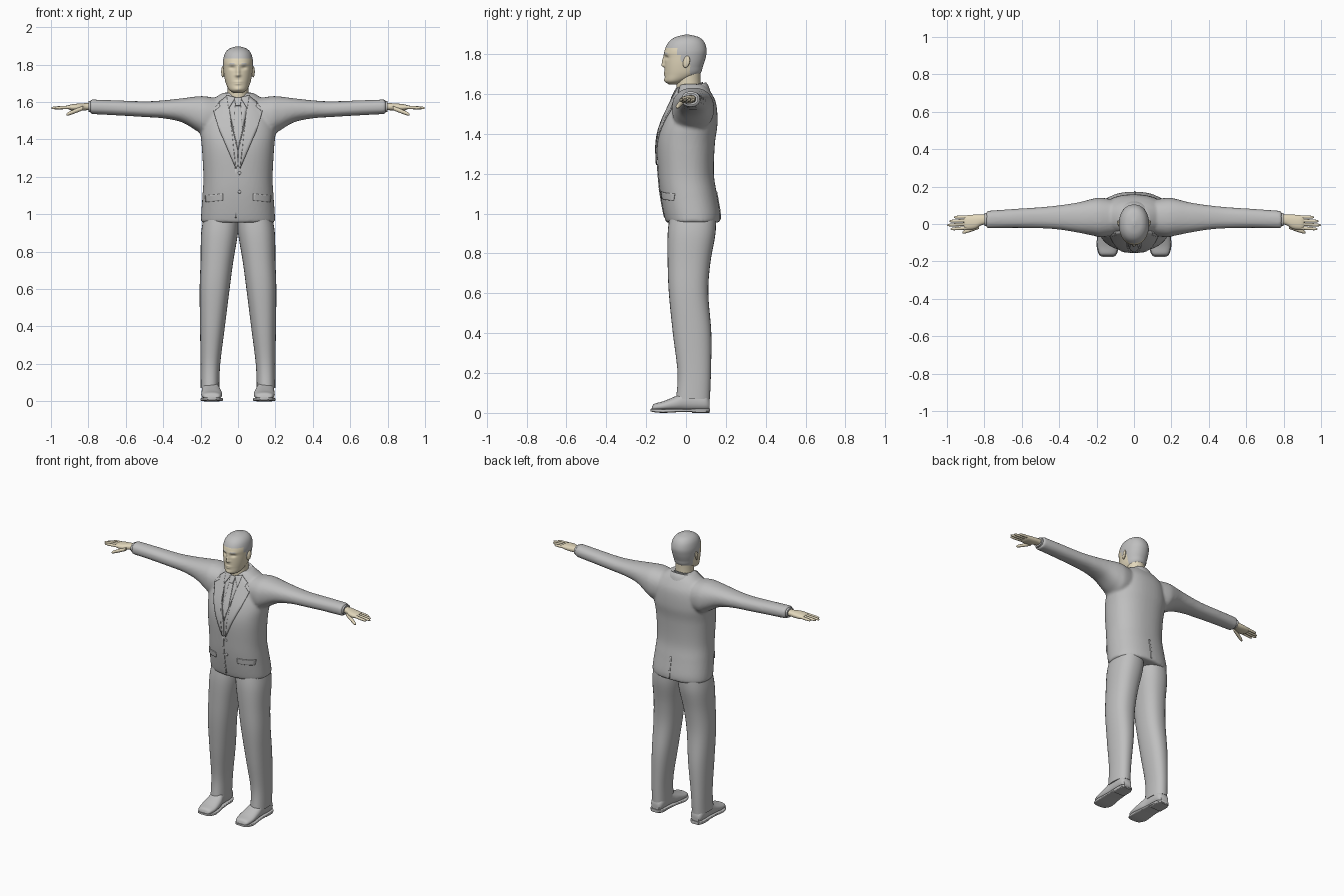
import bpy, bmesh, math
from mathutils import Vector
from mathutils.bvhtree import BVHTree

cube = bpy.data.objects.get("Cube")
if cube:
    bpy.data.objects.remove(cube, do_unlink=True)


def material(name, rgb):
    m = bpy.data.materials.new(name)
    m.use_nodes = True
    color = (*rgb, 1)
    m.diffuse_color = color
    m.node_tree.nodes["Principled BSDF"].inputs["Base Color"].default_value = color
    return m


GREY = material("suit grey", (0.52, 0.52, 0.52))
SKIN = material("pale skin", (0.76, 0.68, 0.50))


def spline(rows, steps):
    """Smooth rows of numbers with a curve passing through every row."""
    out = []
    for i in range(len(rows) - 1):
        a, b, c, d = (rows[max(0, min(len(rows) - 1, i + k))] for k in (-1, 0, 1, 2))
        for s in range(steps):
            t = s / steps
            out.append([q + t * (r - p + t * (2*p - 5*q + 4*r - s2 + t * (3*q - p - 3*r + s2))) / 2
                        for p, q, r, s2 in zip(a, b, c, d)])
    return out + [list(rows[-1])]


def loft(bm, axis, rows, n=32, power=2.3, steps=5, side=1):
    """Rows are (position, low u, high u, low v, high v) along the axis."""
    rings, verts = [], []
    for t, u0, u1, v0, v1 in spline(rows, steps):
        ring = []
        for k in range(n):
            a = math.tau * k / n
            c, s = math.cos(a), math.sin(a)
            u = (u0 + u1) / 2 + (u1 - u0) / 2 * math.copysign(abs(c) ** (2 / power), c)
            v = (v0 + v1) / 2 + (v1 - v0) / 2 * math.copysign(abs(s) ** (2 / power), s)
            x, y, z = {"x": (t, u, v), "y": (u, t, v), "z": (u, v, t)}[axis]
            ring.append(bm.verts.new((x * side, y, z)))
        rings.append(ring)
        verts += ring
    for a, b in zip(rings, rings[1:]):
        for k in range(n):
            bm.faces.new((a[k], a[(k + 1) % n], b[(k + 1) % n], b[k]))
    bm.faces.new(rings[0])
    bm.faces.new(rings[-1])
    return verts


def centred(rows):
    return [(z, -w, w, y0, y1) for z, w, y0, y1 in rows]


def finish(bm, name, mats, rule=None, mirror=False, angle=50):
    bmesh.ops.recalc_face_normals(bm, faces=bm.faces)
    if rule:
        for f in bm.faces:
            f.material_index = int(rule(f.calc_center_median()))
    me = bpy.data.meshes.new(name)
    bm.to_mesh(me)
    bm.free()
    for m in mats:
        me.materials.append(m)
    ob = bpy.data.objects.new(name, me)
    bpy.context.collection.objects.link(ob)
    bpy.ops.object.select_all(action="DESELECT")
    ob.select_set(True)
    bpy.context.view_layer.objects.active = ob
    bpy.ops.object.shade_smooth_by_angle(angle=math.radians(angle))
    if mirror:
        ob.modifiers.new("mirror", "MIRROR").use_mirror_merge = False
    return ob


# Jacket: torso and sleeves fused into one soft surface
bm = bmesh.new()
loft(bm, "z", centred([
    (.955, .198, -.10, .17), (1.0, .197, -.112, .172), (1.1, .19, -.13, .155),
    (1.2, .185, -.14, .14), (1.35, .193, -.146, .145), (1.45, .2, -.125, .158),
    (1.55, .18, -.08, .152), (1.61, .14, -.05, .125), (1.65, .08, -.03, .095)]), n=48)
for side in (1, -1):
    loft(bm, "x", [
        (.05, -.05, .12, 1.43, 1.61), (.17, -.07, .14, 1.42, 1.63), (.22, -.062, .135, 1.445, 1.63),
        (.3, -.046, .115, 1.492, 1.62), (.4, -.03, .1, 1.513, 1.609), (.5, -.023, .09, 1.52, 1.604),
        (.65, -.021, .08, 1.529, 1.609), (.79, -.024, .07, 1.536, 1.614)], side=side)
jacket = finish(bm, "jacket", [GREY])
remesh = jacket.modifiers.new("fuse", "REMESH")
remesh.mode, remesh.voxel_size, remesh.use_smooth_shade = "VOXEL", .009, True
soft = jacket.modifiers.new("soften", "SMOOTH")
soft.factor, soft.iterations = .5, 4
bpy.context.view_layer.update()
surface = BVHTree.FromObject(jacket, bpy.context.evaluated_depsgraph_get())


def plate(name, outline, lift=.002, back=False, mirror=False):
    """Lay a thin cloth panel, given as an x-z outline, on the jacket."""
    d = -1 if back else 1
    bm = bmesh.new()
    face = bm.faces.new([bm.verts.new((x, 0, z)) for x, z in outline])
    bmesh.ops.triangulate(bm, faces=[face])
    bmesh.ops.subdivide_edges(bm, edges=bm.edges[:], cuts=7, use_grid_fill=True)
    for v in bm.verts:
        hit = surface.ray_cast(Vector((v.co.x, -d, v.co.z)), Vector((0, d, 0)))[0]
        v.co.y = (hit.y if hit else 0) - d * lift
    ob = finish(bm, name, [GREY], mirror=mirror)
    solid = ob.modifiers.new("thickness", "SOLIDIFY")
    solid.thickness, solid.offset = .007, 0


# Shirt front, tie, lapels, pockets, closing edge and rear vent
plate("shirt_front", [(-.06, 1.62), (.06, 1.62), (0, 1.34)], .0)
plate("tie_blade", [(-.014, 1.59), (.014, 1.59), (.024, 1.45), (0, 1.36), (-.024, 1.45)], .004)
plate("tie_knot", [(-.02, 1.622), (.02, 1.622), (.012, 1.58), (-.012, 1.58)], .008)
plate("shirt_collar_point", [(.012, 1.625), (.06, 1.635), (.05, 1.565)], .007, mirror=True)
plate("lapel", [(.055, 1.635), (.1, 1.6), (.095, 1.575), (.13, 1.55), (.1, 1.45),
                (.012, 1.245), (.0, 1.26), (.002, 1.345), (.035, 1.48)], .005, mirror=True)
plate("pocket_flap", [(.08, 1.11), (.175, 1.1), (.17, 1.065), (.08, 1.075)], mirror=True)
plate("front_edge", [(-.016, 1.25), (-.008, 1.25), (-.008, .98), (-.016, .98)], .0)
plate("back_vent", [(.0, 1.11), (.009, 1.11), (.009, .97), (.0, .97)], .0, back=True)

# Buttons
bm = bmesh.new()
for z in (1.22, 1.12):
    y = surface.ray_cast(Vector((.008, -1, z)), Vector((0, 1, 0)))[0].y
    for v in bmesh.ops.create_uvsphere(bm, u_segments=16, v_segments=8, radius=.009)["verts"]:
        v.co = (v.co.x + .008, v.co.y * .5 + y, v.co.z + z)
finish(bm, "buttons", [GREY])

# Collars wrap the neck and rise toward the back
for name, rows in (
        ("jacket_collar", [(1.55, .105, -.05, .13), (1.61, .092, -.048, .115), (1.638, .076, -.044, .1)]),
        ("shirt_collar", [(1.58, .07, -.05, .09), (1.645, .063, -.05, .084)])):
    bm = bmesh.new()
    for v in loft(bm, "z", centred(rows), n=40, power=2.1):
        v.co.z += (v.co.y - .04) * .35
    finish(bm, name, [GREY])

# Trousers
bm = bmesh.new()
loft(bm, "z", [
    (.07, .1, .2, -.05, .12), (.2, .095, .2, -.042, .125), (.4, .07, .203, -.066, .127),
    (.6, .045, .205, -.086, .112), (.75, .025, .2, -.092, .122), (.9, .0, .197, -.092, .148),
    (1.0, -.005, .18, -.08, .15)])
finish(bm, "trouser_leg", [GREY], mirror=True)

# Shoes with sole and heel
bm = bmesh.new()
loft(bm, "y", [
    (-.172, .115, .165, .012, .024), (-.16, .096, .185, .01, .045), (-.115, .085, .196, .01, .058),
    (-.05, .09, .195, .01, .085), (0, .102, .192, .01, .11), (.09, .106, .192, .01, .1),
    (.117, .122, .178, .014, .07)])
finish(bm, "shoe_upper", [GREY], mirror=True)
bm = bmesh.new()
loft(bm, "y", [
    (-.177, .115, .165, .008, .02), (-.163, .094, .187, .004, .02), (-.115, .081, .2, .0, .019),
    (-.03, .092, .195, .004, .02), (.09, .103, .195, .006, .022), (.121, .12, .18, .006, .022)], power=5)
loft(bm, "y", [(.03, .104, .194, 0, .018), (.09, .104, .194, 0, .018), (.119, .121, .179, 0, .018)], power=5)
finish(bm, "shoe_sole", [GREY], mirror=True)

# Shirt cuffs
bm = bmesh.new()
loft(bm, "x", [(.77, -.012, .06, 1.546, 1.605), (.8, -.012, .06, 1.546, 1.605)])
finish(bm, "shirt_cuff", [GREY], mirror=True)


# Hands: palm, four fingers and thumb
def finger(bm, start, end, r):
    rows = []
    for t, k in ((0, 1), (.5, 1), (.88, .8), (1, .25)):
        x, y, z = Vector(start).lerp(Vector(end), t)
        rows.append((x, y - r * k, y + r * k, z - r * k, z + r * k))
    loft(bm, "x", rows, n=14, power=2)


bm = bmesh.new()
loft(bm, "x", [
    (.78, .0, .05, 1.557, 1.595), (.815, -.006, .05, 1.556, 1.594), (.85, -.026, .05, 1.553, 1.592),
    (.89, -.03, .047, 1.555, 1.588), (.908, -.022, .04, 1.562, 1.582)])
for i, tip in enumerate((.962, .987, .999, .982)):
    finger(bm, (.885, .038 - i * .0195, 1.573), (tip, .036 - i * .021, 1.568), .0088)
finger(bm, (.83, -.015, 1.567), (.918, -.046, 1.533), .0115)
finish(bm, "hand", [SKIN], mirror=True)

# Neck
bm = bmesh.new()
loft(bm, "z", centred([(1.58, .06, -.045, .08), (1.66, .055, -.048, .072), (1.74, .058, -.05, .075)]), power=2)
finish(bm, "neck", [SKIN])

# Head with sculpted face; cropped hair coloured by region
BUMPS = [  # x, z, width, height, push
    (0, 1.757, .010, .018, .012), (0, 1.743, .014, .008, .010), (0, 1.78, .008, .02, .007),
    (.032, 1.783, .015, .009, -.008), (.03, 1.803, .025, .008, .004),
    (0, 1.708, .02, .005, .005), (0, 1.697, .017, .005, .005), (0, 1.668, .02, .012, .006)]
bm = bmesh.new()
for v in loft(bm, "z", centred([
        (1.648, .02, -.085, -.04), (1.665, .047, -.103, .0), (1.7, .065, -.106, .068),
        (1.74, .074, -.107, .085), (1.78, .079, -.107, .098), (1.82, .08, -.107, .104),
        (1.86, .07, -.088, .092), (1.885, .047, -.055, .066), (1.898, .008, -.008, .018)]),
        n=96, power=2.15, steps=10):
    if v.co.y < -.04:
        v.co.y -= sum(a * math.exp(-((abs(v.co.x) - x) / w) ** 2 - ((v.co.z - z) / h) ** 2)
                      for x, z, w, h, a in BUMPS)


def is_hair(p):
    brow = abs(p.z - 1.803) < .003 and .015 < abs(p.x) < .046 and p.y < -.05
    return (brow or p.z > 1.832 or (p.y > -.045 and p.z > 1.795)
            or (p.y > -.025 and p.z > 1.76) or (p.y > .02 and p.z > 1.69))


finish(bm, "head", [SKIN, GREY], rule=is_hair, angle=80)

# Ears
bm = bmesh.new()
for v in bmesh.ops.create_uvsphere(bm, u_segments=20, v_segments=12, radius=1)["verts"]:
    x, y, z = v.co
    v.co = (.081 + x * .008 + y * .004, .002 + y * .017 + z * .005, 1.762 + z * .03)
finish(bm, "ear", [SKIN], mirror=True)
